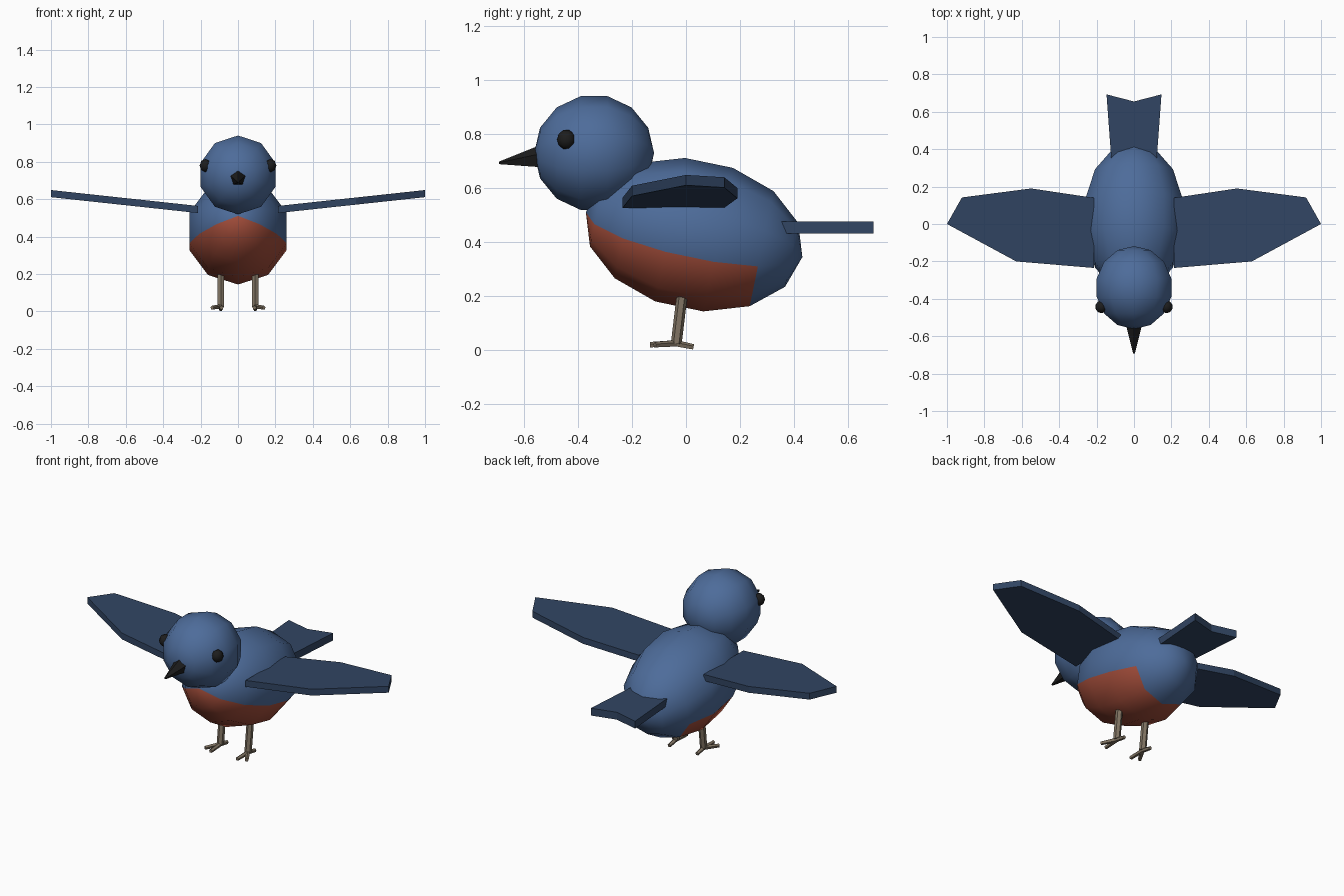
import bpy, bmesh
from math import radians
from mathutils import Matrix, Vector

cube = bpy.data.objects.get("Cube")
if cube:
    bpy.data.objects.remove(cube, do_unlink=True)


def material(name, rgb):
    mat = bpy.data.materials.new(name)
    mat.use_nodes = True
    color = (*rgb, 1)
    mat.diffuse_color = color
    bsdf = mat.node_tree.nodes["Principled BSDF"]
    bsdf.inputs["Base Color"].default_value = color
    bsdf.inputs["Roughness"].default_value = 0.8
    return mat


BLUE = material("feather_blue", (0.075, 0.15, 0.325))
DARK_BLUE = material("wing_dark_blue", (0.031, 0.06, 0.125))
RUST = material("breast_rust", (0.37, 0.075, 0.043))
BLACK = material("beak_black", (0.012, 0.012, 0.012))
TAN = material("leg_tan", (0.22, 0.175, 0.125))


def finish(name, bm, mats, smooth=False):
    bmesh.ops.recalc_face_normals(bm, faces=bm.faces[:])
    for f in bm.faces:
        f.smooth = smooth
    mesh = bpy.data.meshes.new(name)
    bm.to_mesh(mesh)
    bm.free()
    for m in mats:
        mesh.materials.append(m)
    obj = bpy.data.objects.new(name, mesh)
    bpy.context.collection.objects.link(obj)
    return obj


def ball(name, center, size, mats, segments=10, rings=7, tilt=0, rule=None):
    """Ellipsoid with its poles along y; rule picks the second material."""
    bm = bmesh.new()
    bmesh.ops.create_uvsphere(bm, u_segments=segments, v_segments=rings, radius=1,
                              matrix=Matrix.Rotation(radians(90), 4, 'X'))
    if rule:
        for f in bm.faces:
            f.material_index = int(rule(f.calc_center_median()))
    obj = finish(name, bm, mats, smooth=True)
    obj.location = center
    obj.scale = size
    obj.rotation_euler.x = radians(tilt)
    return obj


def rod(name, start, end, r1, r2, sides, mat):
    """Straight tapered rod between two points."""
    a, b = Vector(start), Vector(end)
    d = b - a
    bm = bmesh.new()
    bmesh.ops.create_cone(bm, cap_ends=True, segments=sides, radius1=r1, radius2=r2, depth=d.length)
    spin = d.to_track_quat('Z', 'Y').to_matrix().to_4x4()
    bm.transform(Matrix.Translation((a + b) / 2) @ spin)
    return finish(name, bm, [mat])


def plate(name, outline, height, thickness, mat):
    """Slab from an xy outline; height gives the underside at each x."""
    bm = bmesh.new()
    face = bm.faces.new([bm.verts.new((x, y, height(x))) for x, y in outline])
    top = bmesh.ops.extrude_face_region(bm, geom=[face], use_keep_orig=True)
    verts = [g for g in top["geom"] if isinstance(g, bmesh.types.BMVert)]
    bmesh.ops.translate(bm, verts=verts, vec=(0, 0, thickness))
    return finish(name, bm, [mat])


# Body with rust breast on the lower front bands, and head
def is_breast(c):
    return c.y < 0.6 and c.z < -0.3 * Vector((c.x, c.z)).length


ball("body", (0, 0.03, 0.428), (0.28, 0.409, 0.278), [BLUE, RUST], tilt=-11.7, rule=is_breast)
ball("head", (0, -0.34, 0.73), (0.215, 0.222, 0.216), [BLUE])

# Beak
rod("beak", (0, -0.51, 0.717), (0, -0.692, 0.693), 0.052, 0.005, 5, BLACK)

# Tail with a notched end
plate("tail", [(-0.118, 0.3), (0.118, 0.3), (0.147, 0.693), (0, 0.655), (-0.147, 0.693)],
      lambda x: 0.432, 0.044, DARK_BLUE)

# Paired parts
WING = [(0.215, 0.14), (0.55, 0.19), (0.92, 0.142), (1, 0), (0.63, -0.2), (0.215, -0.235)]
for side, s in (("left", 1), ("right", -1)):
    plate(side + "_wing", [(s * x, y) for x, y in WING],
          lambda x: 0.503 + 0.108 * abs(x), 0.038, DARK_BLUE)
    ball(side + "_eye", (s * 0.174, -0.443, 0.78), (0.033, 0.034, 0.037), [BLACK], 8, 5)

    ankle = (s * 0.092, -0.036, 0.025)
    rod(side + "_leg", (s * 0.092, -0.015, 0.2), ankle, 0.02, 0.02, 6, TAN)
    rod(side + "_inner_toe", ankle, (s * 0.088, -0.133, 0.02), 0.013, 0.011, 5, TAN)
    rod(side + "_outer_toe", ankle, (s * 0.138, -0.115, 0.02), 0.013, 0.011, 5, TAN)
    rod(side + "_back_toe", ankle, (s * 0.092, 0.028, 0.012), 0.013, 0.011, 5, TAN)
